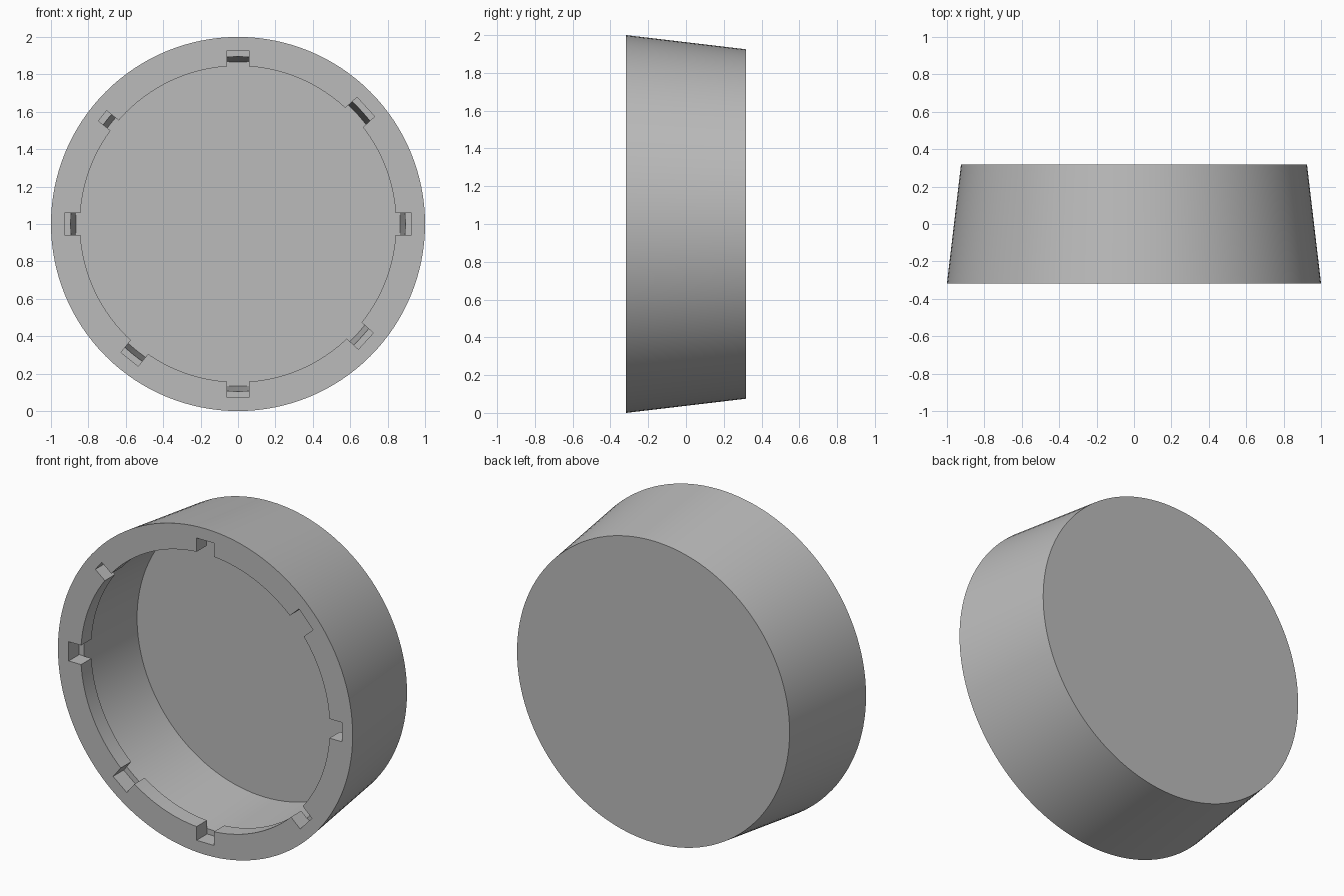
import bpy, bmesh, math
from mathutils import Matrix, Vector

cube = bpy.data.objects.get("Cube")
if cube:
    bpy.data.objects.remove(cube, do_unlink=True)

SEGMENTS = 128
FRONT, BACK = -0.317, 0.317
LIP_DEPTH = 0.10
CENTRE = Vector((0, 0, 1))

grey = bpy.data.materials.new("plain grey")
grey.use_nodes = True
colour = (0.5, 0.5, 0.5, 1)
grey.diffuse_color = colour
grey.node_tree.nodes["Principled BSDF"].inputs["Base Color"].default_value = colour


def make_object(name, bm):
    bmesh.ops.recalc_face_normals(bm, faces=bm.faces)
    mesh = bpy.data.meshes.new(name)
    bm.to_mesh(mesh)
    bm.free()
    mesh.materials.append(grey)
    obj = bpy.data.objects.new(name, mesh)
    bpy.context.collection.objects.link(obj)
    return obj


# Tapered cap: rings of (radius, y) from the inner floor, over the lip, to the back
profile = [
    (0.867, BACK - 0.057),
    (0.895, FRONT + LIP_DEPTH),
    (0.845, FRONT + LIP_DEPTH),
    (0.845, FRONT),
    (1.0, FRONT),
    (0.925, BACK),
]
bm = bmesh.new()
rings = []
for radius, y in profile:
    angles = [2 * math.pi * i / SEGMENTS for i in range(SEGMENTS)]
    rings.append([bm.verts.new(CENTRE + Vector((radius * math.cos(a), y, radius * math.sin(a))))
                  for a in angles])
for a, b in zip(rings, rings[1:]):
    for i in range(SEGMENTS):
        j = (i + 1) % SEGMENTS
        bm.faces.new((a[i], a[j], b[j], b[i]))
bm.faces.new(rings[0])
bm.faces.new(rings[-1])
cap = make_object("cap", bm)

# Radial notches through the lip: (angle in degrees, width)
notches = [(0, 0.118), (42.5, 0.14), (90, 0.118), (141.4, 0.07),
           (180, 0.118), (231.3, 0.118), (270, 0.118), (317.5, 0.118)]
inner, outer = 0.78, 0.927
y0, y1 = FRONT - 0.1, FRONT + LIP_DEPTH + 0.002
bm = bmesh.new()
for angle, width in notches:
    matrix = (Matrix.Translation(CENTRE)
              @ Matrix.Rotation(-math.radians(angle), 4, 'Y')
              @ Matrix.Translation(((inner + outer) / 2, (y0 + y1) / 2, 0))
              @ Matrix.Diagonal((outer - inner, y1 - y0, width, 1)))
    bmesh.ops.create_cube(bm, size=1, matrix=matrix)
cutter = make_object("notch_cutter", bm)
cutter.hide_render = True

# Cut the notches, then discard the cutter
cut = cap.modifiers.new("notches", 'BOOLEAN')
cut.operation = 'DIFFERENCE'
cut.solver = 'EXACT'
cut.object = cutter
bpy.ops.object.select_all(action='DESELECT')
cap.select_set(True)
bpy.context.view_layer.objects.active = cap
bpy.ops.object.modifier_apply(modifier=cut.name)
bpy.data.objects.remove(cutter, do_unlink=True)
bpy.ops.object.shade_smooth_by_angle(angle=math.radians(30))
